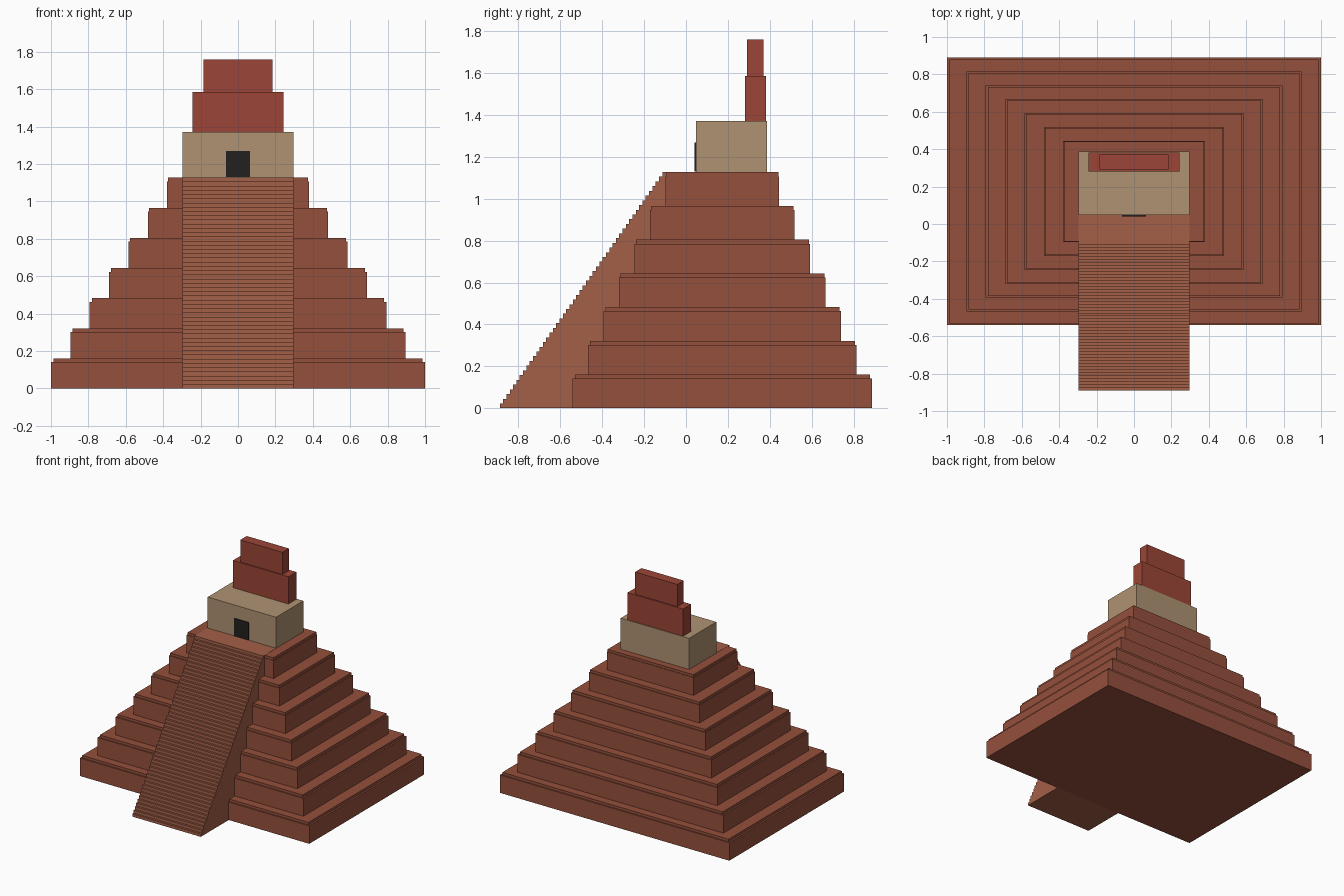
import bpy, bmesh

if "Cube" in bpy.data.objects:
    bpy.data.objects.remove(bpy.data.objects["Cube"])


def material(name, r, g, b):
    m = bpy.data.materials.new(name)
    m.diffuse_color = (r, g, b, 1)
    m.use_nodes = True
    m.node_tree.nodes["Principled BSDF"].inputs["Base Color"].default_value = m.diffuse_color
    return m


STONE = material("red_stone", 0.30, 0.08, 0.045)
STEP = material("stair_stone", 0.37, 0.115, 0.065)
PLASTER = material("plaster", 0.43, 0.29, 0.17)
COMB = material("comb_red", 0.33, 0.06, 0.038)
DARK = material("doorway_dark", 0.017, 0.015, 0.013)


def finish(name, bm, mat):
    bmesh.ops.recalc_face_normals(bm, faces=bm.faces)
    me = bpy.data.meshes.new(name)
    bm.to_mesh(me)
    bm.free()
    me.materials.append(mat)
    ob = bpy.data.objects.new(name, me)
    bpy.context.collection.objects.link(ob)
    return ob


def box(name, half_x, y0, y1, z0, z1, mat):
    bm = bmesh.new()
    bmesh.ops.create_cube(bm, size=1)
    for v in bm.verts:
        v.co.x *= 2 * half_x
        v.co.y = y1 if v.co.y > 0 else y0
        v.co.z = z1 if v.co.z > 0 else z0
    return finish(name, bm, mat)


# Seven terraces, each a block with a slightly inset cap course
TIERS, RISE, CAP, MID_Y = 7, 0.161, 0.02, 0.174
for i in range(TIERS):
    hx, hy = 1 - 0.1035 * i, 0.715 - 0.074 * i
    z = i * RISE
    box(f"terrace_{i + 1}", hx, MID_Y - hy, MID_Y + hy, z, z + RISE - CAP, STONE)
    hx, hy = hx * 0.986, hy * 0.986
    box(f"terrace_cap_{i + 1}", hx, MID_Y - hy, MID_Y + hy,
        z + RISE - CAP, z + RISE, STONE)
TOP = TIERS * RISE

# Front staircase: stepped side profile extruded across its width
STEPS, FRONT, LAST, BACK, HALF = 50, -0.889, -0.113, 0.06, 0.298
going, riser = (LAST - FRONT) / (STEPS - 1), (TOP + 0.001) / STEPS
profile = [(BACK, 0)]
for i in range(STEPS):
    y = FRONT + i * going
    profile += [(y, i * riser), (y, (i + 1) * riser)]
profile.append((BACK, STEPS * riser))
bm = bmesh.new()
side = bm.faces.new([bm.verts.new((-HALF, y, z)) for y, z in profile])
ext = bmesh.ops.extrude_face_region(bm, geom=[side])
bmesh.ops.translate(bm, vec=(2 * HALF, 0, 0),
                    verts=[g for g in ext["geom"] if isinstance(g, bmesh.types.BMVert)])
finish("staircase", bm, STEP)

# Temple with doorway and two-stage roof comb
box("temple", 0.298, 0.048, 0.387, TOP, 1.372, PLASTER)
box("doorway", 0.063, 0.041, 0.055, TOP + 0.004, 1.269, DARK)
box("roof_comb_lower", 0.242, 0.282, 0.382, 1.372, 1.586, COMB)
box("roof_comb_upper", 0.184, 0.291, 0.371, 1.586, 1.76, COMB)
